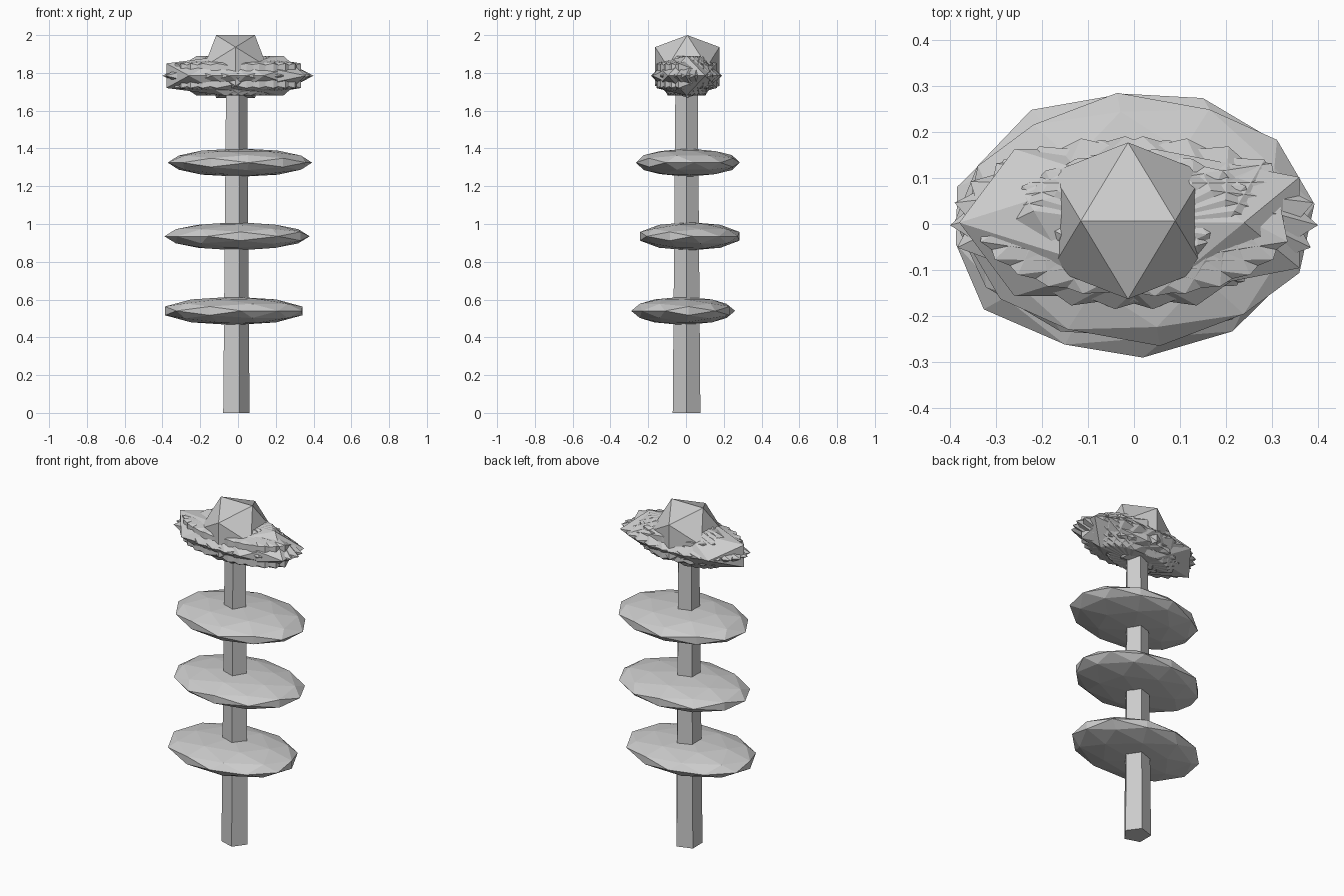
import bpy, bmesh, math
from mathutils import Matrix

if "Cube" in bpy.data.objects:
    bpy.data.objects.remove(bpy.data.objects["Cube"])

TILT = Matrix.Rotation(-math.radians(31.717), 3, 'Y')  # puts an edge of the icosahedron on top


def add_object(name, bm):
    mesh = bpy.data.meshes.new(name)
    bm.to_mesh(mesh)
    bm.free()
    obj = bpy.data.objects.new(name, mesh)
    bpy.context.collection.objects.link(obj)
    return obj


def ico(name, loc, size, turn=0, detail=1):
    """Faceted ball, turned about z and then stretched to size."""
    bm = bmesh.new()
    bmesh.ops.create_icosphere(bm, subdivisions=detail, radius=1)
    bmesh.ops.rotate(bm, verts=bm.verts,
                     matrix=Matrix.Rotation(math.radians(turn), 3, 'Z') @ TILT)
    bmesh.ops.scale(bm, verts=bm.verts, vec=size)
    obj = add_object(name, bm)
    obj.location = loc
    return obj


# Tapered five-sided stem with a corner facing +x
bm = bmesh.new()
rings = []
for z, r, cx in ((0, 0.077, -0.016), (1.75, 0.062, -0.013)):
    rings.append([bm.verts.new((cx + r * math.cos(math.tau * k / 5),
                                0.003 + r * math.sin(math.tau * k / 5), z))
                  for k in range(5)])
low, high = rings
for k in range(5):
    n = (k + 1) % 5
    bm.faces.new((low[k], low[n], high[n], high[k]))
bm.faces.new(low[::-1])
bm.faces.new(high)
add_object("stem", bm)

# Three flat leaf discs threaded on the stem
leaves = [((-0.023, -0.015, 0.54), -52), ((-0.005, 0.02, 0.935), 34.6),
          ((0.01, 0.01, 1.325), 6.9)]
for i, (loc, turn) in enumerate(leaves):
    ico(f"leaf_{i + 1}", loc, (0.385, 0.277, 0.075), turn, detail=2)

# Spiky petals: overlapping stretched icosahedra, each turned a little further
for i in range(12):
    shift = {0: 0.045, 6: -0.065}.get(i, 0.03 if i < 6 else -0.03)
    ico(f"petal_{i + 1}", (shift, 0.003, 1.785), (0.37, 0.188, 0.124), 15 * i)

# Flower centre
ico("flower_centre", (-0.013, 0.007, 1.834), (0.195, 0.2, 0.195))
